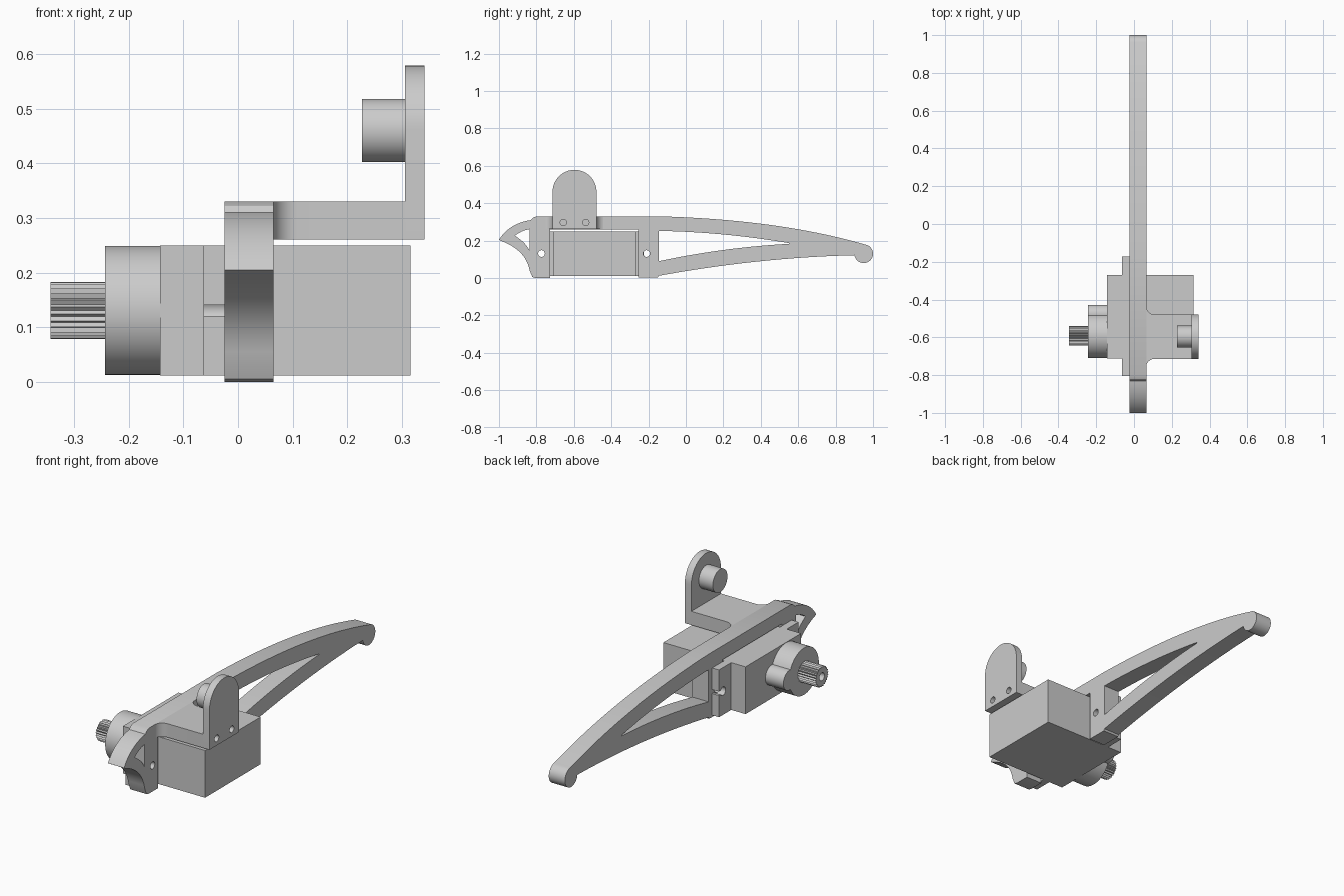
import bpy, bmesh
from math import sin, cos, radians, pi

if "Cube" in bpy.data.objects:
    bpy.data.objects.remove(bpy.data.objects["Cube"])


def arc(c, r, a0=0, a1=360, n=40):
    """Points on an arc; a full turn leaves out the repeated end point."""
    full = abs(a1 - a0) == 360
    return [(c[0] + r * cos(radians(a0 + (a1 - a0) * i / n)),
             c[1] + r * sin(radians(a0 + (a1 - a0) * i / n)))
            for i in range(n if full else n + 1)]


def bow(p, m, q, n=20):
    """Gentle curve from p to q passing through m."""
    pts = []
    for i in range(n + 1):
        t = i / n
        a, b, c = (1 - t) * (1 - 2 * t), 4 * t * (1 - t), t * (2 * t - 1)
        pts.append(tuple(a * p[k] + b * m[k] + c * q[k] for k in (0, 1)))
    return pts


def slab(name, lo, hi, loops, axis='x'):
    """Extrude an outline (first loop) with holes (other loops) along an axis."""
    bm = bmesh.new()
    edges = []
    for loop in loops:
        vs = [bm.verts.new((lo, a, b) if axis == 'x' else (a, b, lo)) for a, b in loop]
        edges += [bm.edges.new((vs[i - 1], vs[i])) for i in range(len(vs))]
    bmesh.ops.triangle_fill(bm, use_beauty=True, use_dissolve=False, edges=edges)
    ext = bmesh.ops.extrude_face_region(bm, geom=bm.faces[:], use_keep_orig=True)
    d = hi - lo
    bmesh.ops.translate(bm, vec=(d, 0, 0) if axis == 'x' else (0, 0, d),
                        verts=[g for g in ext['geom'] if isinstance(g, bmesh.types.BMVert)])
    bmesh.ops.recalc_face_normals(bm, faces=bm.faces[:])
    me = bpy.data.meshes.new(name)
    bm.to_mesh(me)
    bm.free()
    ob = bpy.data.objects.new(name, me)
    bpy.context.collection.objects.link(ob)
    bpy.ops.object.select_all(action='DESELECT')
    ob.select_set(True)
    bpy.context.view_layer.objects.active = ob
    bpy.ops.object.shade_smooth_by_angle(angle=radians(25))
    return ob


def rect(a0, a1, b0, b1):
    return [(a0, b0), (a1, b0), (a1, b1), (a0, b1)]


# Lever frame: pointed front, servo cut-out open at the bottom, long curved arm
outline = (
    bow((-1, .205), (-.93, .275), (-.83, .31), 12)
    + [(-.82, .322), (-.80, .33)]
    + bow((-.145, .33), (.45, .284), (.955, .18), 30)
    + arc((.95, .13), .05, 75, -170, 24)
    + bow((.9, .122), (.38, .088), (-.145, .012), 30)
    + [(-.15, .003), (-.255, .003), (-.255, .26), (-.728, .26), (-.728, 0), (-.805, 0), (-.822, .006)]
    + bow((-.836, .04), (-.885, .135), (-.99, .199), 14))
arm_window = (bow((-.145, .252), (.2, .233), (.55, .187))
              + bow((.55, .183), (.2, .15), (-.145, .09)))
tip_window = (bow((-.915, .226), (-.88, .248), (-.838, .261), 6)
              + bow((-.838, .15), (-.87, .192), (-.915, .225), 6)[:-1])
screw_holes = [arc((y, .131), .018, n=24) for y in (-.773, -.21)]
slab("lever_frame", -.025, .065, [outline, arm_window, tip_window] + screw_holes)

# Servo body
slab("servo_body", -.143, .315, [rect(-.712, -.27, .012, .25)])

# Servo mounting ears with keyhole slots, mirrored about the body centre
ear = ([(-.805, .012), (-.70, .012), (-.70, .25), (-.805, .25), (-.805, .141)]
       + arc((-.773, .131), .021, 152, -152, 24) + [(-.805, .121)])
slab("servo_ear_front", -.063, -.025, [ear])
slab("servo_ear_back", -.063, -.025, [[(-.982 - y + .004, z) for y, z in ear]])

# Gear housing: large round boss with a small side lobe
boss = arc((-.592, .131), .118, 24.8, 335.2, 56) + arc((-.478, .131), .05, -97, 97, 24)
slab("gear_housing", -.243, -.143, [boss])

# Splined output shaft with a screw bore
teeth = 25
spline = [(-.592 + r * cos(a), .131 + r * sin(a))
          for i in range(teeth) for r, a in ((.052, 2 * pi * i / teeth),
                                             (.045, 2 * pi * (i + .5) / teeth))]
slab("output_shaft", -.343, -.243, [spline, arc((-.592, .131), .02, n=24)])

# Bracket shelf with fillets where it meets the frame
y0, y1, r = -.714, -.479, .045
shelf = ([(.306, y0), (.306, y1)]
         + arc((.064 + r, y1 + r), r, 270, 180, 10)
         + arc((.064 + r, y0 - r), r, 180, 90, 10))
slab("bracket_shelf", .261, .33, [shelf], 'z')

# Upright bracket plate with rounded top, two holes and a pivot pin
mid = (y0 + y1) / 2
plate = [(y0, .261), (y1, .261)] + arc((mid, .461), (y1 - y0) / 2, 0, 180, 32)
slab("bracket_upright", .305, .341,
     [plate] + [arc((mid + s * .06, .297), .017, n=20) for s in (-1, 1)])
slab("pivot_pin", .227, .306, [arc((mid, .46), .058)])
